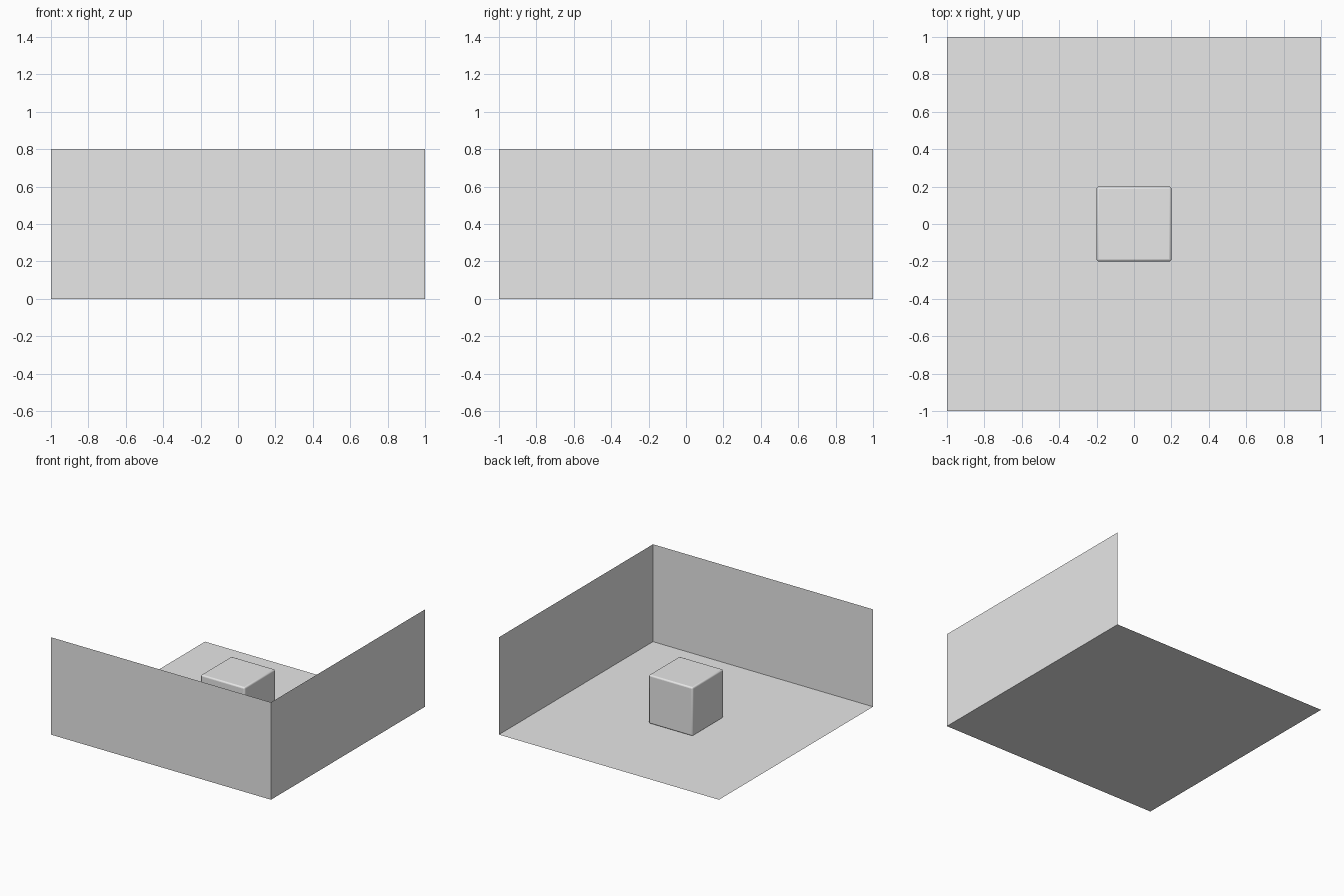
import bpy
from math import radians

cube = bpy.data.objects.get("Cube")
if cube:
    bpy.data.objects.remove(cube, do_unlink=True)

# One plain grey for everything
GREY = (0.8, 0.8, 0.8, 1.0)
grey = bpy.data.materials.new("light_grey")
grey.use_nodes = True
grey.diffuse_color = GREY
grey.node_tree.nodes["Principled BSDF"].inputs["Base Color"].default_value = GREY

SIZE = 2.0
WALL_HEIGHT = 0.8
BOX = 0.4


def finish(name):
    obj = bpy.context.object
    obj.name = name
    obj.data.materials.append(grey)
    bpy.ops.object.transform_apply(location=False, rotation=True, scale=True)
    return obj


def sheet(name, location, rotation, scale):
    bpy.ops.mesh.primitive_plane_add(size=1, location=location, rotation=rotation)
    bpy.context.object.scale = scale
    return finish(name)


# Floor and two thin walls, with their faces turned inward
sheet("floor", (0, 0, 0), (0, 0, 0), (SIZE, SIZE, 1))
sheet("front_wall", (0, -SIZE / 2, WALL_HEIGHT / 2),
      (radians(-90), 0, 0), (SIZE, WALL_HEIGHT, 1))
sheet("side_wall", (SIZE / 2, 0, WALL_HEIGHT / 2),
      (0, radians(-90), 0), (WALL_HEIGHT, SIZE, 1))

# Box with softened edges, standing in the middle of the floor
bpy.ops.mesh.primitive_cube_add(size=BOX, location=(0, 0, BOX / 2))
box = finish("box")
bevel = box.modifiers.new("soft_edges", "BEVEL")
bevel.width = 0.012
bevel.segments = 3
bpy.ops.object.shade_smooth_by_angle(angle=radians(35))
